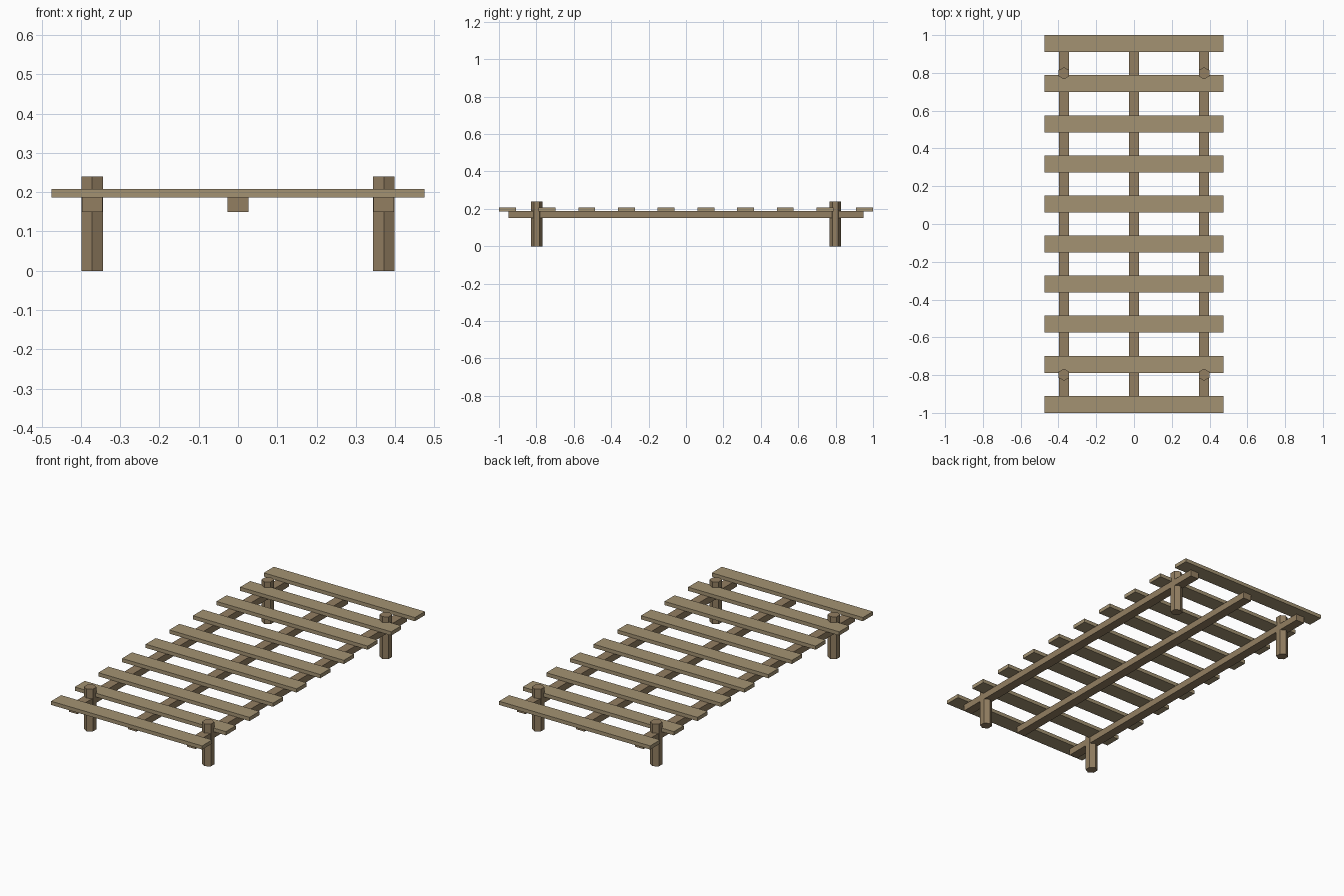
import bpy, bmesh, math
from mathutils import Matrix, Vector

if "Cube" in bpy.data.objects:
    bpy.data.objects.remove(bpy.data.objects["Cube"])


def material(name, rgb):
    m = bpy.data.materials.new(name)
    m.diffuse_color = (*rgb, 1)
    m.use_nodes = True
    m.node_tree.nodes["Principled BSDF"].inputs["Base Color"].default_value = m.diffuse_color
    return m


plank_wood = material("plank_wood", (0.37, 0.29, 0.17))
frame_wood = material("frame_wood", (0.29, 0.21, 0.12))


def finish(name, bm, mat):
    bmesh.ops.recalc_face_normals(bm, faces=bm.faces)
    mesh = bpy.data.meshes.new(name)
    bm.to_mesh(mesh)
    bm.free()
    mesh.materials.append(mat)
    bpy.context.collection.objects.link(bpy.data.objects.new(name, mesh))


def box(name, center, size, mat):
    bm = bmesh.new()
    bmesh.ops.create_cube(bm, size=1, matrix=Matrix.Translation(center) @ Matrix.Diagonal((*size, 1)))
    finish(name, bm, mat)


def hex_post(name, x, y, radius, height, mat):
    bm = bmesh.new()
    ring = [bm.verts.new((x + radius * math.sin(i * math.pi / 3),
                          y + radius * math.cos(i * math.pi / 3), 0)) for i in range(6)]
    base = bm.faces.new(ring)
    top = bmesh.ops.extrude_face_region(bm, geom=[base], use_keep_orig=True)
    bmesh.ops.translate(bm, vec=Vector((0, 0, height)),
                        verts=[v for v in top["geom"] if isinstance(v, bmesh.types.BMVert)])
    finish(name, bm, mat)


# Deck planks, evenly spaced along y
for i in range(10):
    y = -0.955 + i * 1.91 / 9
    box(f"plank_{i + 1}", (0, y, 0.1975), (0.95, 0.09, 0.021), plank_wood)

# Long support beams under the planks
for side, x in (("left", -0.371), ("middle", 0), ("right", 0.371)):
    box(f"{side}_beam", (x, 0, 0.169), (0.053, 1.9, 0.038), frame_wood)

# Six-sided corner posts
for side, x in (("left", -0.371), ("right", 0.371)):
    for end, y in (("front", -0.798), ("back", 0.798)):
        hex_post(f"{end}_{side}_post", x, y, 0.032, 0.24, frame_wood)
